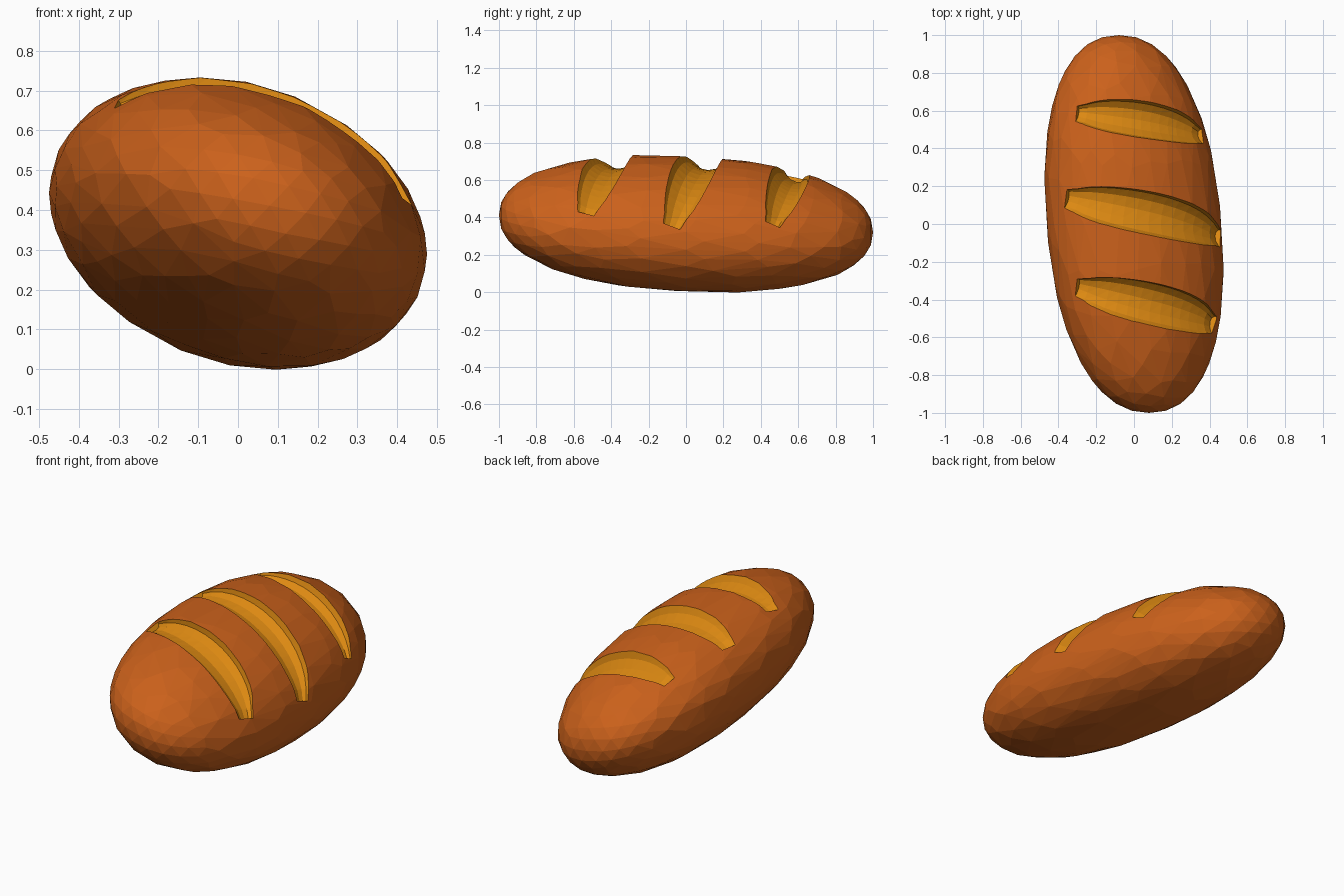
import bpy, bmesh
from math import sin, cos, pi, radians, atan2
from mathutils import Vector

if "Cube" in bpy.data.objects:
    bpy.data.objects.remove(bpy.data.objects["Cube"])


def material(name, rgb):
    m = bpy.data.materials.new(name)
    m.diffuse_color = (*rgb, 1)
    m.use_nodes = True
    m.node_tree.nodes["Principled BSDF"].inputs["Base Color"].default_value = m.diffuse_color
    return m


crust = material("crust_brown", (0.60, 0.12, 0.011))
crumb = material("crumb_gold", (0.72, 0.25, 0.006))


def make_object(name, bm, mat):
    bmesh.ops.recalc_face_normals(bm, faces=bm.faces)
    me = bpy.data.meshes.new(name)
    bm.to_mesh(me)
    bm.free()
    me.materials.append(mat)
    ob = bpy.data.objects.new(name, me)
    bpy.context.collection.objects.link(ob)
    return ob


def loaf_point(t, phi):
    """Point on the loaf skin: t along its length, phi around its tilted section."""
    s = max(0.0, 1 - abs(t) ** 2.25) ** (1 / 2.25)
    c, n = cos(phi), sin(phi)
    return Vector((-0.08 * t + s * 0.463 * c, t,
                   0.365 - 0.045 * t + s * (-0.09 * c + 0.3506 * n)))


# Loaf body: icosphere mapped to the skewed loaf shape
bm = bmesh.new()
bmesh.ops.create_icosphere(bm, subdivisions=4, radius=1)
for v in bm.verts:
    v.co = loaf_point(max(-1, min(1, v.co.y)), atan2(v.co.z, v.co.x))
low = min(v.co.z for v in bm.verts)
for v in bm.verts:
    v.co.z -= low
loaf = make_object("bread_loaf", bm, crust)
dec = loaf.modifiers.new("facets", 'DECIMATE')
dec.ratio = 0.5


# Score cuts: tapered tubes that follow the skin
def score_cutter(name, y_left, y_mid, y_right, phi_left, phi_right, width, depth=0.085):
    steps, sides = 14, 12

    def path(u):
        y = y_left * (1 - u) * (1 - 2 * u) + 4 * y_mid * u * (1 - u) + y_right * u * (2 * u - 1)
        return y, radians(phi_left + (phi_right - phi_left) * u)

    bm = bmesh.new()
    rings = []
    for i in range(steps + 1):
        u = i / steps
        y, phi = path(u)
        p = loaf_point(y, phi)
        tangent = (loaf_point(*path(u + 0.01)) - loaf_point(*path(u - 0.01))).normalized()
        normal = (loaf_point(y, phi + 0.01) - loaf_point(y, phi - 0.01)).cross(
            loaf_point(y + 0.01, phi) - loaf_point(y - 0.01, phi)).normalized()
        if normal.dot(p - Vector((0, y, 0.36))) < 0:
            normal.negate()
        side = normal.cross(tangent).normalized()
        if side.y < 0:
            side.negate()
        taper = max(0.12, sin(pi * u)) ** 0.4
        ring = []
        for k in range(sides):
            a = 2 * pi * k / sides
            across = width * taper * cos(a) - 0.02 * sin(a)
            ring.append(bm.verts.new(p + side * across + normal * (depth * taper * sin(a) + 0.005)))
        rings.append(ring)
    for r0, r1 in zip(rings, rings[1:]):
        for k in range(sides):
            j = (k + 1) % sides
            bm.faces.new((r0[k], r0[j], r1[j], r1[k]))
    bm.faces.new(rings[0])
    bm.faces.new(rings[-1])
    bmesh.ops.triangulate(bm, faces=bm.faces)
    ob = make_object(name, bm, crumb)
    ob.location.z = -low
    ob.hide_render = True
    ob.hide_set(True)
    return ob


cuts = [
    ("score_back", 0.58, 0.55, 0.46, 131, 18, 0.105),
    ("score_middle", 0.13, 0.05, -0.08, 140, 12, 0.118),
    ("score_front", -0.34, -0.43, -0.54, 139, 20, 0.115),
]
for c in cuts:
    mod = loaf.modifiers.new(c[0], 'BOOLEAN')
    mod.operation = 'DIFFERENCE'
    mod.solver = 'EXACT'
    mod.material_mode = 'TRANSFER'
    mod.object = score_cutter(*c)
